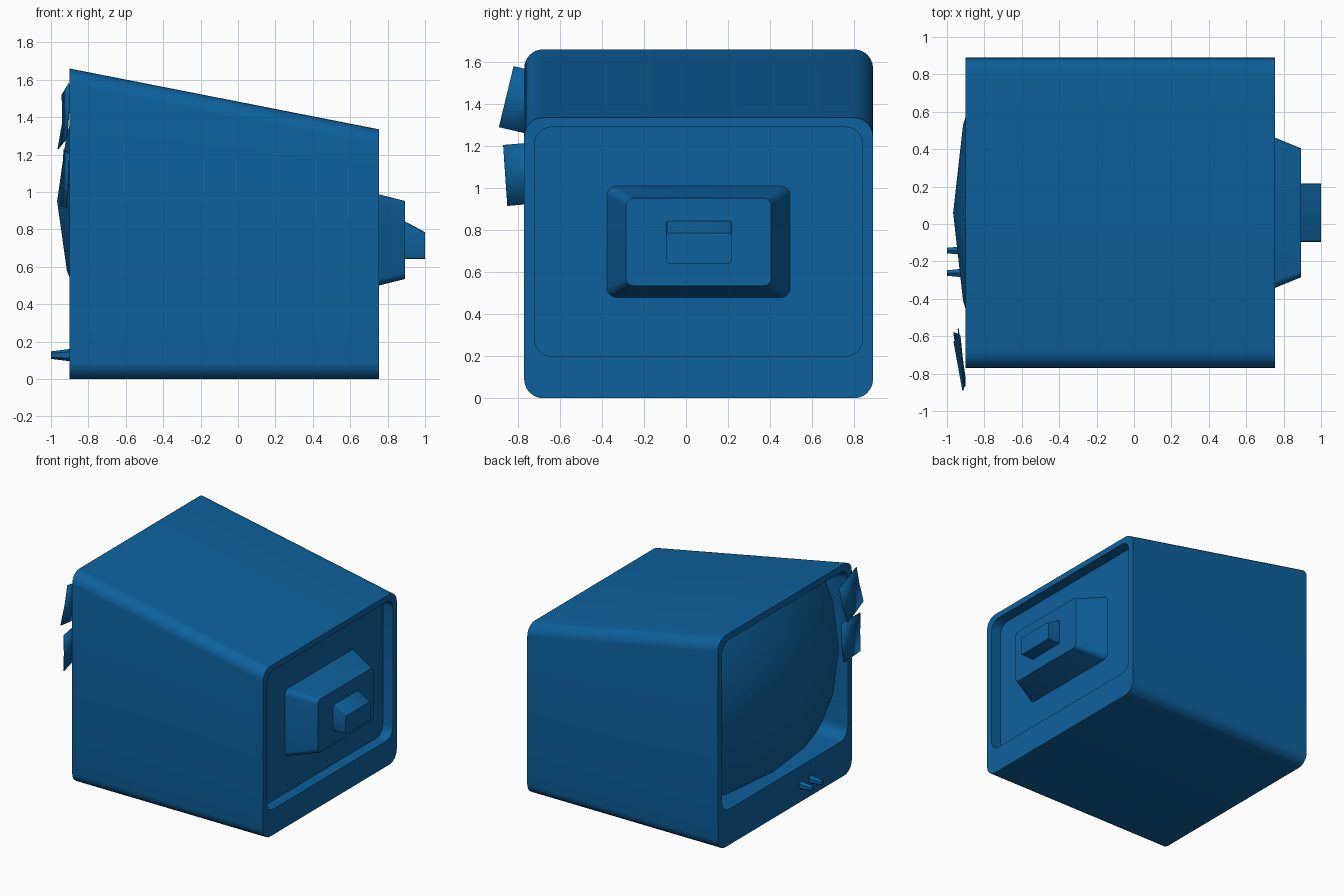
import bpy, bmesh, math

if "Cube" in bpy.data.objects:
    bpy.data.objects.remove(bpy.data.objects["Cube"])

blue = bpy.data.materials.new("blue_plastic")
blue.use_nodes = True
COLOUR = (0.004, 0.12, 0.34, 1)
blue.diffuse_color = COLOUR
blue.node_tree.nodes["Principled BSDF"].inputs["Base Color"].default_value = COLOUR


def finish(name, bm, angle=30):
    """Turn a bmesh into a shaded, coloured object."""
    bmesh.ops.recalc_face_normals(bm, faces=bm.faces)
    mesh = bpy.data.meshes.new(name)
    bm.to_mesh(mesh)
    bm.free()
    mesh.materials.append(blue)
    ob = bpy.data.objects.new(name, mesh)
    bpy.context.collection.objects.link(ob)
    bpy.ops.object.select_all(action='DESELECT')
    ob.select_set(True)
    bpy.context.view_layer.objects.active = ob
    bpy.ops.object.shade_smooth_by_angle(angle=math.radians(angle))
    return ob


def ring(x, y0, y1, z0, z1, r, n=6):
    """Rounded rectangle across the x axis."""
    pts = []
    corners = ((y1 - r, z1 - r), (y0 + r, z1 - r), (y0 + r, z0 + r), (y1 - r, z0 + r))
    for k, (cy, cz) in enumerate(corners):
        for i in range(n + 1):
            a = math.pi / 2 * (k + i / n)
            pts.append((x, cy + r * math.cos(a), cz + r * math.sin(a)))
    return pts


def loft(name, rings):
    """Skin rounded rectangles in order and cap both ends."""
    bm = bmesh.new()
    loops = [[bm.verts.new(p) for p in r] for r in rings]
    for a, b in zip(loops, loops[1:]):
        for i in range(len(a)):
            j = (i + 1) % len(a)
            bm.faces.new((a[i], a[j], b[j], b[i]))
    bm.faces.new(loops[0])
    bm.faces.new(loops[-1][::-1])
    return finish(name, bm)


# Case with a screen opening at one end and a recessed panel at the other
loft("case", [
    ring(-0.62, -0.72, 0.84, 0.28, 1.55, 0.09),
    ring(-0.90, -0.72, 0.84, 0.28, 1.61, 0.09),
    ring(-0.90, -0.77, 0.89, 0.0, 1.66, 0.09),
    ring(0.755, -0.77, 0.89, 0.0, 1.335, 0.09),
    ring(0.755, -0.72, 0.84, 0.2, 1.29, 0.08),
    ring(0.67, -0.72, 0.84, 0.2, 1.29, 0.08),
])

# Tube housing on the rear panel
loft("rear_housing", [
    ring(0.66, -0.38, 0.5, 0.477, 1.012, 0.045),
    ring(0.892, -0.285, 0.405, 0.535, 0.952, 0.035),
])

# Connector block with a sloping top
loft("rear_connector", [
    ring(0.88, -0.095, 0.217, 0.642, 0.85, 0.012, 2),
    ring(1.0, -0.095, 0.217, 0.642, 0.785, 0.012, 2),
])

# Bulging screen
bm = bmesh.new()
ys = (-0.73, -0.41, 0.06, 0.53, 0.85)
zs = (0.27, 0.58, 0.95, 1.32, 1.61)
grid = []
for y in ys:
    row = []
    for z in zs:
        x = -0.967 + 0.24 * (y - 0.06) ** 2 + 0.38 * (z - 0.95) ** 2
        row.append(bm.verts.new((x, y, min(z, 1.6 - 0.2 * (x + 0.9)))))
    grid.append(row)
for i in range(4):
    for j in range(4):
        bm.faces.new((grid[i][j], grid[i + 1][j], grid[i + 1][j + 1], grid[i][j + 1]))
screen = finish("screen", bm, 40)
# the open sheet must face outwards
if sum(p.normal.x for p in screen.data.polygons) > 0:
    screen.data.flip_normals()

# Two control knobs
for name, y in (("knob_inner", -0.142), ("knob_outer", -0.262)):
    bm = bmesh.new()
    bmesh.ops.create_cone(bm, cap_ends=True, segments=6, radius1=0.034, radius2=0.02, depth=0.11)
    for v in bm.verts:
        v.co = (-0.945 - v.co.z, y + v.co.x * 0.85, 0.128 + v.co.y)
    finish(name, bm)


def note(name, rows):
    """Curled paper sheet from rows of inner and outer edge points."""
    bm = bmesh.new()
    verts = [[bm.verts.new(p) for p in row] for row in rows]
    for a, b in zip(verts, verts[1:]):
        bm.faces.new((a[0], a[1], b[1], b[0]))
    ob = finish(name, bm)
    solid = ob.modifiers.new("thickness", 'SOLIDIFY')
    solid.thickness = 0.006
    solid.offset = 0


# Paper notes stuck at the screen edge
note("upper_note", [
    ((-0.94, -0.56, 1.52), (-0.904, -0.82, 1.58)),
    ((-0.937, -0.595, 1.375), (-0.904, -0.855, 1.435)),
    ((-0.962, -0.63, 1.23), (-0.915, -0.89, 1.29)),
])
note("lower_note", [
    ((-0.93, -0.6, 1.228), (-0.904, -0.87, 1.205)),
    ((-0.937, -0.59, 1.085), (-0.906, -0.86, 1.06)),
    ((-0.964, -0.58, 0.94), (-0.918, -0.85, 0.915)),
])
